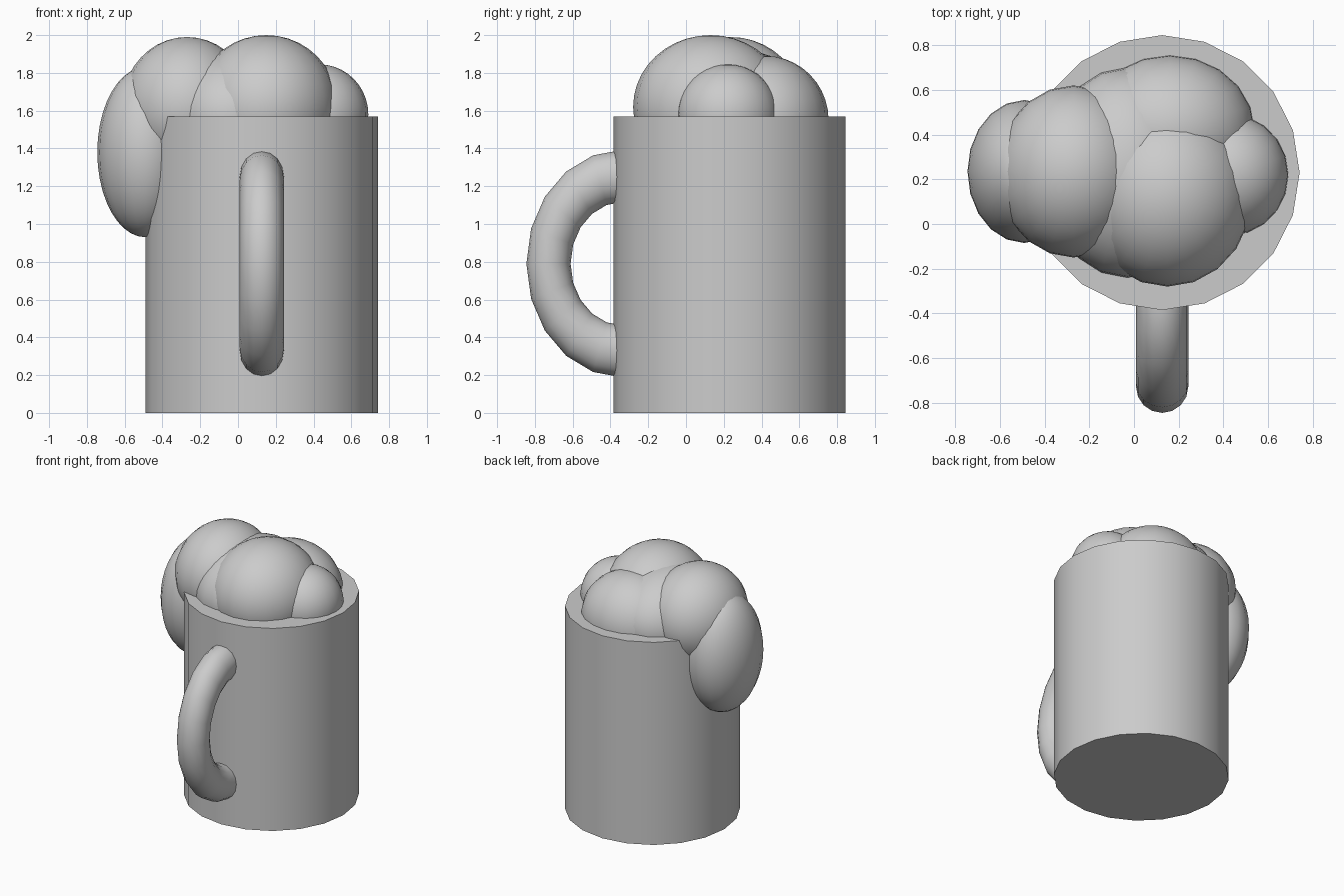
import bpy
import math

cube = bpy.data.objects.get("Cube")
if cube:
    bpy.data.objects.remove(cube, do_unlink=True)

# Single plain grey material
grey = bpy.data.materials.new("plain_grey")
grey.use_nodes = True
colour = (0.6, 0.6, 0.6, 1)
grey.diffuse_color = colour
grey.node_tree.nodes["Principled BSDF"].inputs["Base Color"].default_value = colour


def finish(name):
    """Name, colour and smooth the primitive that was just added."""
    obj = bpy.context.object
    obj.name = name
    obj.data.materials.append(grey)
    bpy.ops.object.shade_smooth_by_angle(angle=math.radians(40))
    return obj


MUG_X, MUG_Y = 0.126, 0.23
MUG_HEIGHT = 1.57

# Mug body
bpy.ops.mesh.primitive_cylinder_add(
    vertices=20, radius=0.615, depth=MUG_HEIGHT,
    location=(MUG_X, MUG_Y, MUG_HEIGHT / 2))
finish("mug_body")

# Handle: a ring stretched upwards, its inner half buried in the mug
bpy.ops.mesh.primitive_torus_add(
    major_segments=20, minor_segments=16, major_radius=0.394, minor_radius=0.117,
    location=(MUG_X, -0.334, 0.79), rotation=(0, math.pi / 2, 0))
handle = finish("handle")
handle.scale.x = 1.18

# Foam: overlapping stretched balls (name, centre, radii)
foam = [
    ("foam_front", (0.15, 0.13, 1.62), (0.38, 0.41, 0.38)),
    ("foam_back", (0.16, 0.42, 1.55), (0.38, 0.335, 0.34)),
    ("foam_middle", (-0.03, 0.23, 1.57), (0.375, 0.47, 0.36)),
    ("foam_left", (0.43, 0.22, 1.58), (0.26, 0.27, 0.265)),
    ("foam_right", (-0.27, 0.235, 1.62), (0.345, 0.385, 0.37)),
    ("foam_drip", (-0.49, 0.235, 1.38), (0.255, 0.32, 0.45)),
]
for name, centre, radii in foam:
    bpy.ops.mesh.primitive_uv_sphere_add(
        segments=20, ring_count=20, radius=1, location=centre)
    finish(name).scale = radii
